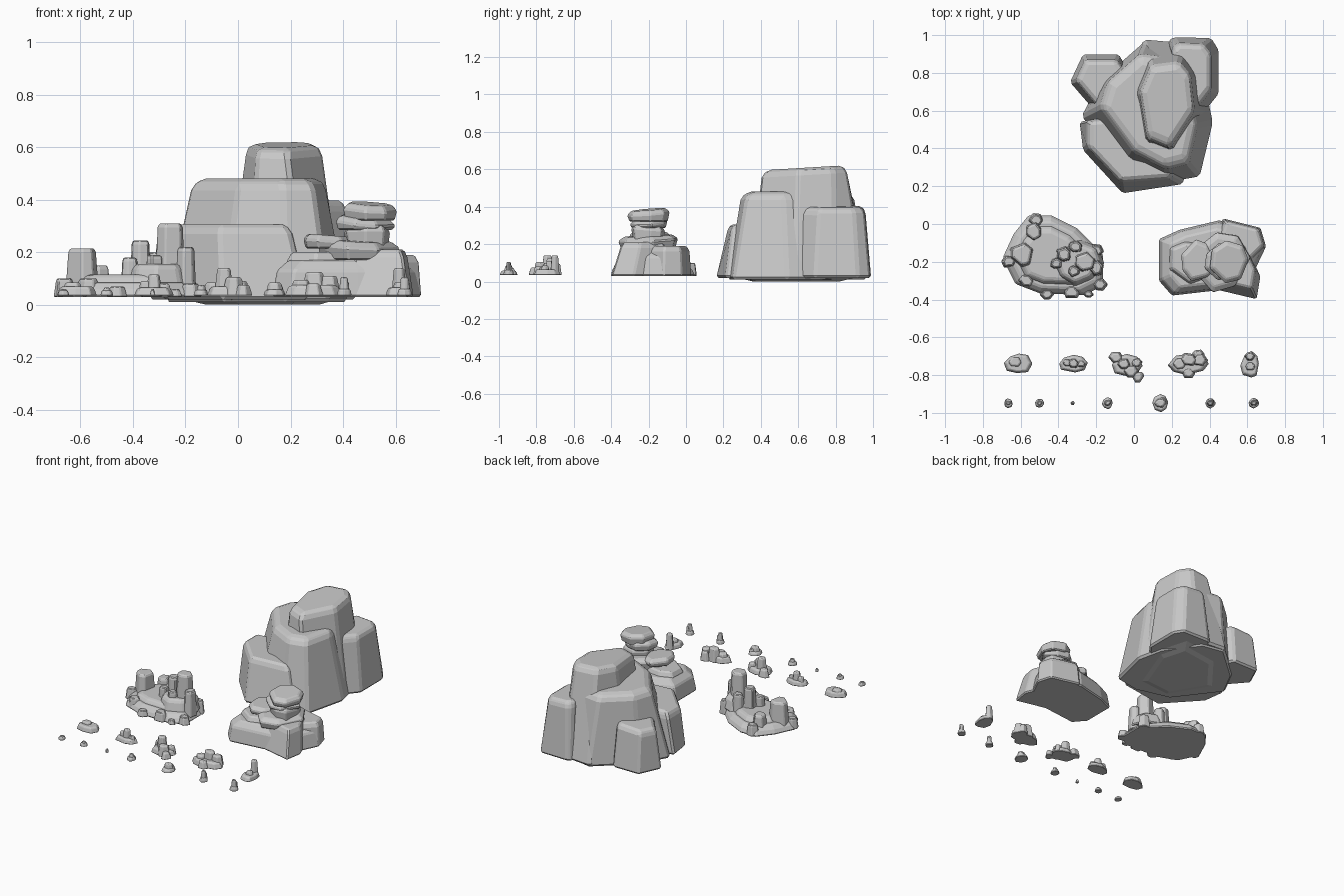
import bpy, bmesh, math, random
from mathutils import Vector

stone = bpy.data.materials.new("grey stone")
stone.diffuse_color = (0.58, 0.58, 0.58, 1)


def rock(name, low, high, z0, z1, c=0.02, inset=0.86, tilt=(0, 0), bevel=0.008):
    """Faceted block lofted from a low outline to a high one, with a chamfered top."""
    n = len(low)
    cx, cy = sum(p[0] for p in high) / n, sum(p[1] for p in high) / n
    cap = [(cx + (x - cx) * inset, cy + (y - cy) * inset) for x, y in high]

    def lean(x, y):
        return tilt[0] * (x - cx) + tilt[1] * (y - cy)
    bm = bmesh.new()
    rings = [[bm.verts.new((x, y, z0)) for x, y in low],
             [bm.verts.new((x, y, z1 - c + lean(x, y))) for x, y in high],
             [bm.verts.new((x, y, z1 + lean(x, y))) for x, y in cap]]
    for a, b in zip(rings, rings[1:]):
        for i in range(n):
            j = (i + 1) % n
            bm.faces.new((a[i], a[j], b[j], b[i]))
    bm.faces.new(rings[0])
    bm.faces.new(rings[-1])
    bmesh.ops.recalc_face_normals(bm, faces=bm.faces)
    me = bpy.data.meshes.new(name)
    bm.to_mesh(me)
    bm.free()
    me.materials.append(stone)
    ob = bpy.data.objects.new(name, me)
    bpy.context.collection.objects.link(ob)
    if bevel:
        m = ob.modifiers.new("chipped_edges", 'BEVEL')
        m.width, m.segments, m.limit_method = bevel, 1, 'ANGLE'
        m.angle_limit = math.radians(25)
    return ob


def scaled(pts, s, dx=0, dy=0):
    cx = sum(p[0] for p in pts) / len(pts)
    cy = sum(p[1] for p in pts) / len(pts)
    return [(cx + (x - cx) * s + dx, cy + (y - cy) * s + dy) for x, y in pts]


def blob(x, y, rx, ry, n=7, seed=0, turn=0.0):
    """Irregular polygon outline."""
    r = random.Random(seed)
    out = []
    for i in range(n):
        a = turn + math.tau * (i + r.uniform(-0.2, 0.2)) / n
        k = r.uniform(0.88, 1.06)
        out.append((x + rx * k * math.cos(a), y + ry * k * math.sin(a)))
    return out


# Great boulder: tower, shoulder and three buttresses
rock("boulder_tower",
     [(0.05, 0.98), (0.27, 0.96), (0.37, 0.80), (0.40, 0.58), (0.26, 0.34), (0.04, 0.38), (-0.05, 0.70)],
     [(0.09, 0.84), (0.24, 0.86), (0.30, 0.79), (0.32, 0.60), (0.19, 0.40), (0.07, 0.45), (0.03, 0.70)],
     0.02, 0.61, 0.025, 0.85, (0, 0.06), 0.015)
rock("boulder_shoulder",
     [(-0.28, 0.57), (-0.18, 0.76), (0.06, 0.97), (0.22, 0.94), (0.38, 0.72), (0.42, 0.54),
      (0.35, 0.25), (0.18, 0.22), (-0.06, 0.28)],
     [(-0.18, 0.62), (-0.14, 0.75), (0.03, 0.90), (0.17, 0.88), (0.29, 0.70), (0.335, 0.52),
      (0.29, 0.32), (0.17, 0.29), (0.0, 0.38)],
     0.01, 0.48, 0.03, 0.86, (0, 0), 0.015)
rock("boulder_front_buttress",
     [(-0.29, 0.54), (-0.27, 0.39), (-0.06, 0.16), (0.26, 0.21), (0.30, 0.35), (0.05, 0.60)],
     [(-0.25, 0.55), (-0.25, 0.41), (-0.07, 0.22), (0.20, 0.24), (0.23, 0.36), (0.05, 0.58)],
     0.02, 0.305, 0.035, 0.9, (0, 0), 0.012)
rock("boulder_right_buttress",
     [(0.18, 0.97), (0.21, 0.99), (0.41, 0.985), (0.45, 0.92), (0.45, 0.69), (0.37, 0.59), (0.2, 0.6)],
     [(0.20, 0.93), (0.23, 0.96), (0.37, 0.955), (0.41, 0.90), (0.41, 0.71), (0.34, 0.62), (0.2, 0.62)],
     0.02, 0.40, 0.03, 0.86, (-0.05, 0), 0.012)
rock("boulder_left_buttress",
     [(-0.34, 0.75), (-0.27, 0.90), (-0.08, 0.90), (0.0, 0.75), (-0.1, 0.58), (-0.21, 0.60)],
     [(-0.31, 0.76), (-0.26, 0.87), (-0.09, 0.87), (0.0, 0.75), (-0.1, 0.60), (-0.20, 0.63)],
     0.02, 0.305, 0.03, 0.86, (0.05, 0), 0.012)
belly = scaled([(-0.26, 0.57), (-0.05, 0.22), (0.25, 0.25), (0.42, 0.7), (0.35, 0.95), (0.0, 0.9)], 0.97)
rock("boulder_underside", scaled(belly, 0.65), belly, 0.0, 0.04, 0.01, bevel=0)

# Stacked boulder on the right
base = [(0.13, -0.08), (0.13, -0.30), (0.20, -0.38), (0.46, -0.35), (0.60, -0.33), (0.70, -0.12),
        (0.66, -0.02), (0.45, 0.02), (0.24, -0.03)]
rock("stack_base", base, scaled(base, 0.93), 0.03, 0.17, 0.04, 0.82)
corner = [(0.44, -0.35), (0.65, -0.40), (0.67, -0.28), (0.60, -0.12), (0.44, -0.15)]
rock("stack_front_block", corner, scaled(corner, 0.88, -0.01, 0.03), 0.03, 0.21, 0.03)
back = [(0.42, -0.12), (0.62, -0.2), (0.70, -0.12), (0.67, -0.02), (0.47, 0.03)]
rock("stack_back_block", back, scaled(back, 0.92), 0.03, 0.19, 0.03)
side = blob(0.30, -0.20, 0.16, 0.15, 7, 3)
rock("stack_side_block", side, scaled(side, 0.82), 0.05, 0.20, 0.03)
for i, (x, y, rx, ry, z0, z1, tx, ty) in enumerate([
        (0.46, -0.20, 0.16, 0.16, 0.17, 0.245, -0.05, 0.05),
        (0.34, -0.20, 0.10, 0.12, 0.215, 0.265, -0.08, 0.0),
        (0.49, -0.20, 0.10, 0.10, 0.22, 0.30, 0.0, -0.08),
        (0.48, -0.20, 0.12, 0.11, 0.285, 0.335, -0.1, 0.1),
        (0.50, -0.20, 0.105, 0.115, 0.32, 0.385, -0.06, 0.08)]):
    o = blob(x, y, rx, ry, 7, 20 + i)
    rock(f"stack_slab_{i + 1}", scaled(o, 0.9), o, z0, z1, 0.022, 0.8, (tx, ty), 0.006)

# Ruined outcrop on the left: wide foot, ledges and pillars
foot = [(-0.70, -0.18), (-0.63, -0.32), (-0.50, -0.37), (-0.26, -0.38), (-0.16, -0.33), (-0.16, -0.16),
        (-0.30, -0.02), (-0.44, 0.05), (-0.56, 0.05), (-0.64, -0.05)]
rock("outcrop_foot", foot, scaled(foot, 0.93), 0.03, 0.085, 0.025, 0.88)
rock("outcrop_ledge", scaled(foot, 0.78), scaled(foot, 0.68), 0.06, 0.115, 0.015)
inner = blob(-0.30, -0.20, 0.14, 0.13, 8, 8)
rock("outcrop_inner_ledge", inner, scaled(inner, 0.85), 0.07, 0.155, 0.02)
for i, (x, y, rx, ry, h) in enumerate([
        (-0.595, -0.16, 0.068, 0.075, 0.215), (-0.53, -0.04, 0.05, 0.055, 0.15),
        (-0.37, -0.16, 0.05, 0.05, 0.245), (-0.26, -0.20, 0.062, 0.062, 0.31),
        (-0.32, -0.25, 0.04, 0.04, 0.19), (-0.20, -0.23, 0.045, 0.05, 0.22),
        (-0.41, -0.21, 0.04, 0.035, 0.18), (-0.31, -0.12, 0.045, 0.04, 0.20)]):
    o = blob(x, y, rx, ry, 6, 40 + i, 0.4)
    rock(f"outcrop_pillar_{i + 1}", o, scaled(o, 0.83), 0.05, h, 0.015, 0.85, bevel=0.005)
for i, (x, y, r, h) in enumerate([
        (-0.46, -0.37, 0.04, 0.07), (-0.18, -0.32, 0.045, 0.08), (-0.66, -0.2, 0.045, 0.10),
        (-0.33, -0.36, 0.05, 0.09), (-0.52, 0.02, 0.045, 0.10), (-0.57, -0.30, 0.05, 0.10),
        (-0.20, -0.14, 0.045, 0.12), (-0.24, -0.37, 0.03, 0.06)]):
    o = blob(x, y, r, r * 0.85, 6, 60 + i)
    rock(f"outcrop_chunk_{i + 1}", o, scaled(o, 0.8), 0.03, h, 0.012, bevel=0.004)


def small_group(name, x, y, rx, ry, base_h, spikes, seed, turn=0.0):
    """Low stone foot with upright shards: (dx, dy, radius, top height)."""
    o = blob(x, y, rx, ry, 8, seed, turn)
    rock(name + "_foot", o, scaled(o, 0.88), 0.035, base_h, 0.008, 0.85, bevel=0.003)
    for i, (dx, dy, r, h) in enumerate(spikes):
        s = blob(x + dx, y + dy, r, r * 0.85, 6, seed + i + 1)
        rock(f"{name}_shard_{i + 1}", s, scaled(s, 0.72), 0.035, h, 0.008, 0.8, bevel=0.003)


# Middle row of small rock groups
small_group("flat_stone", -0.61, -0.74, 0.08, 0.055, 0.07, [(-0.02, 0.01, 0.045, 0.085)], 101)
small_group("spiked_stone", -0.32, -0.74, 0.082, 0.052, 0.065,
            [(0, 0, 0.036, 0.115), (-0.035, 0.005, 0.03, 0.09), (0.04, 0, 0.03, 0.08)], 110)
small_group("ridge_stone", -0.035, -0.75, 0.09, 0.06, 0.07,
            [(-0.02, 0.01, 0.04, 0.14), (0.02, -0.03, 0.045, 0.105), (-0.06, 0.045, 0.045, 0.085),
             (0.055, -0.06, 0.038, 0.075), (0.05, 0.015, 0.035, 0.09)], 120)
small_group("broad_stone", 0.29, -0.74, 0.115, 0.06, 0.075,
            [(0.0, 0.02, 0.05, 0.125), (0.06, 0.02, 0.045, 0.11), (-0.05, 0.0, 0.045, 0.095),
             (0.0, -0.05, 0.04, 0.08), (0.05, 0.05, 0.035, 0.095)], 130)
small_group("narrow_stone", 0.615, -0.745, 0.052, 0.075, 0.065,
            [(0, 0.045, 0.033, 0.14), (0, -0.01, 0.035, 0.085)], 140)

# Front row of pebbles
for i, (x, r, h) in enumerate([(-0.665, 0.026, 0.06), (-0.5, 0.026, 0.065), (-0.325, 0.012, 0.06),
                               (-0.14, 0.03, 0.075), (0.14, 0.048, 0.085), (0.405, 0.028, 0.105),
                               (0.635, 0.028, 0.105)]):
    small_group(f"pebble_{i + 1}", x, -0.948, r, r * 1.05, 0.045 + h * 0.15,
                [(0, 0, r * 0.8, h), (r * 0.3, r * 0.3, r * 0.55, h * 0.85)], 200 + 10 * i)
